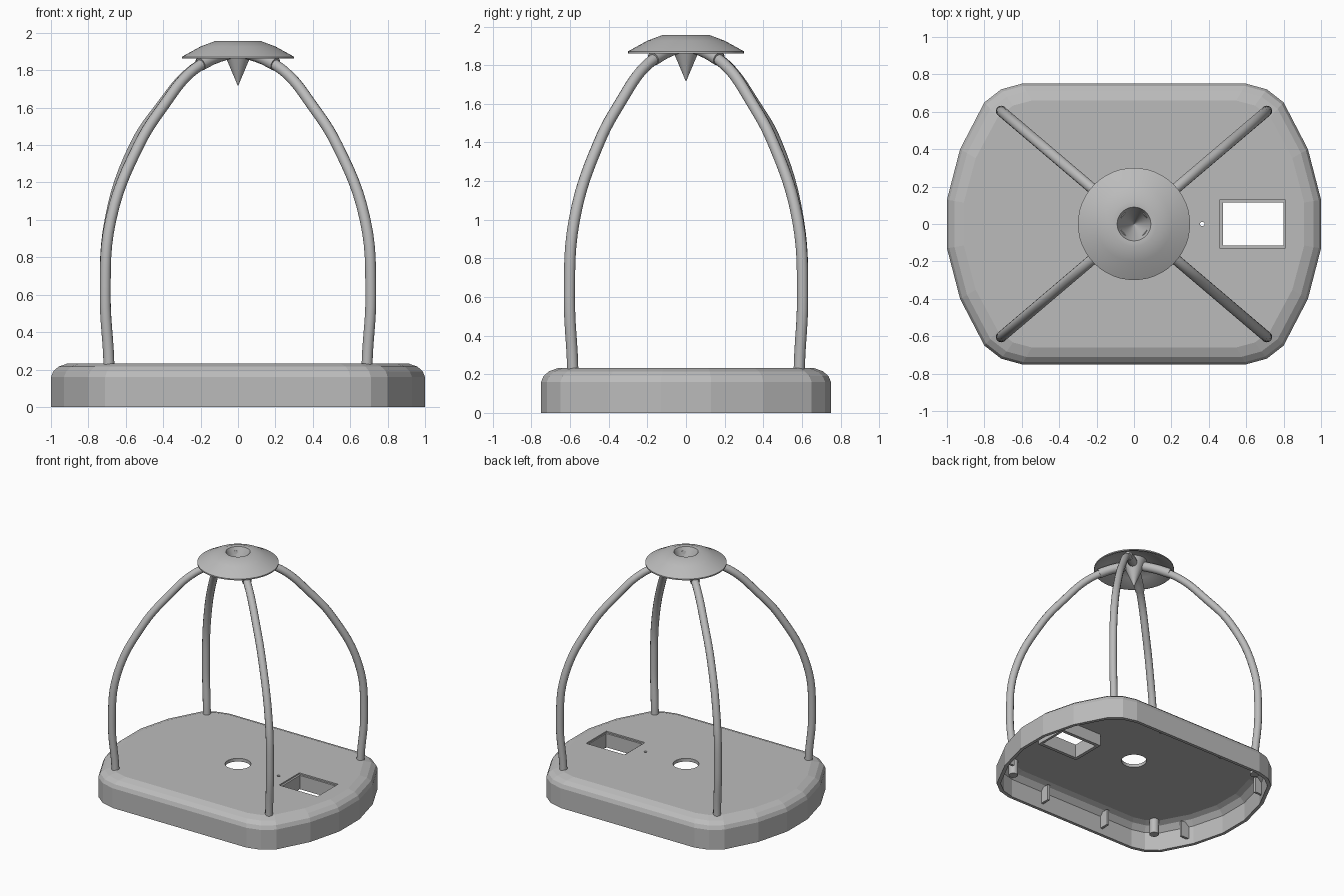
import bpy, bmesh, math
from mathutils import Vector

if "Cube" in bpy.data.objects:
    bpy.data.objects.remove(bpy.data.objects["Cube"])

grey = bpy.data.materials.new("plain_grey")
grey.diffuse_color = (0.5, 0.5, 0.5, 1)
grey.use_nodes = True
grey.node_tree.nodes["Principled BSDF"].inputs["Base Color"].default_value = grey.diffuse_color


def finish(name, bm, smooth=False):
    bmesh.ops.recalc_face_normals(bm, faces=bm.faces[:])
    me = bpy.data.meshes.new(name)
    bm.to_mesh(me)
    bm.free()
    me.materials.append(grey)
    ob = bpy.data.objects.new(name, me)
    bpy.context.collection.objects.link(ob)
    if smooth:
        shade(ob)
    return ob


def select(ob):
    bpy.ops.object.select_all(action='DESELECT')
    ob.select_set(True)
    bpy.context.view_layer.objects.active = ob


def shade(ob):
    select(ob)
    bpy.ops.object.shade_smooth_by_angle(angle=math.radians(35))


def loft(bm, rings, closed=False):
    """Skin rings of points; close the tube on itself or cap both ends."""
    vs = [[bm.verts.new(p) for p in r] for r in rings]
    n = len(vs[0])
    pairs = list(zip(vs, vs[1:])) + ([(vs[-1], vs[0])] if closed else [])
    for a, b in pairs:
        for i in range(n):
            j = (i + 1) % n
            bm.faces.new((a[i], a[j], b[j], b[i]))
    if not closed:
        bm.faces.new(vs[0])
        bm.faces.new(vs[-1])


def circle(x, y, z, r, n=32):
    return [(x + r * math.cos(math.tau * i / n),
             y + r * math.sin(math.tau * i / n), z) for i in range(n)]


def rect(x0, x1, y, z):
    return [(x0, -y, z), (x1, -y, z), (x1, y, z), (x0, y, z)]


def tube(name, points, radius):
    cu = bpy.data.curves.new(name, 'CURVE')
    cu.dimensions = '3D'
    cu.bevel_depth = radius
    cu.bevel_resolution = 4
    cu.use_fill_caps = True
    cu.resolution_u = 6
    sp = cu.splines.new('BEZIER')
    sp.bezier_points.add(len(points) - 1)
    for bp, p in zip(sp.bezier_points, points):
        bp.co = p
        bp.handle_left_type = bp.handle_right_type = 'AUTO'
    cu.materials.append(grey)
    ob = bpy.data.objects.new(name, cu)
    bpy.context.collection.objects.link(ob)
    select(ob)
    bpy.ops.object.convert(target='MESH')
    shade(bpy.context.view_layer.objects.active)


# Base: hollow tray turned upside down
quarter = [(1.0, 0.13), (0.93, 0.40), (0.80, 0.65), (0.71, 0.72), (0.60, 0.75)]
outline = (quarter + [(-x, y) for x, y in reversed(quarter)]
           + [(-x, -y) for x, y in quarter]
           + [(x, -y) for x, y in reversed(quarter)])


def base_ring(inset, z):
    return [(x * (1 - inset), y * (0.75 - inset) / 0.75, z) for x, y in outline]


bm = bmesh.new()
loft(bm, [base_ring(d, z) for d, z in [
    (0.025, 0.0), (0.0, 0.0), (0.0, 0.16), (0.012, 0.19), (0.04, 0.215),
    (0.09, 0.233)]])
bm.faces.ensure_lookup_table()
# the first cap is replaced by the cavity
bm.faces.remove(bm.faces[-2])
bm.verts.ensure_lookup_table()
previous = bm.verts[:len(outline)]
for d, z in [(0.025, 0.15), (0.06, 0.19), (0.10, 0.207)]:
    ring = [bm.verts.new(p) for p in base_ring(d, z)]
    for i in range(len(ring)):
        j = (i + 1) % len(ring)
        bm.faces.new((previous[i], previous[j], ring[j], ring[i]))
    previous = ring
bm.faces.new(previous)
base = finish("base", bm)

# Deck openings: centre hole, small pin hole, rectangular window
cuts = [[circle(0, 0, z, 0.095) for z in (0.17, 0.3)],
        [circle(0.365, 0, z, 0.012, 12) for z in (0.17, 0.3)],
        [rect(0.46, 0.806, 0.13, z) for z in (0.17, 0.3)]]
for rings in cuts:
    bm = bmesh.new()
    loft(bm, rings)
    cutter = finish("cutter", bm)
    cutter.hide_render = True
    select(base)
    mod = base.modifiers.new("opening", 'BOOLEAN')
    mod.operation = 'DIFFERENCE'
    mod.solver = 'EXACT'
    mod.object = cutter
    bpy.ops.object.modifier_apply(modifier=mod.name)
    bpy.data.objects.remove(cutter)

# Window frame hanging below the deck
bm = bmesh.new()
loft(bm, [rect(0.448, 0.818, 0.142, 0.11), rect(0.448, 0.818, 0.142, 0.222),
          rect(0.475, 0.798, 0.115, 0.222), rect(0.475, 0.798, 0.115, 0.11)], closed=True)
finish("window_frame", bm)

# Clip tabs inside the wall
bm = bmesh.new()


def tab(cx, cy, sx, sy):
    loft(bm, [[(cx + sx * a, cy + sy * b, z) for a, b in
               ((-1, -1), (1, -1), (1, 1), (-1, 1))] for z in (0.05, 0.18)])


for s in (-1, 1):
    for t in (-1, 1):
        tab(s * 0.29, t * 0.69, 0.01, 0.04)
        tab(s * 0.86, t * 0.43, 0.04, 0.01)
finish("clip_tabs", bm)

# Ribs with a lower post and an upper sleeve each
path = [(0.69, 0.10), (0.69, 0.23), (0.71, 0.60), (0.68, 1.0), (0.53, 1.4),
        (0.405, 1.6), (0.24, 1.8), (0.05, 1.895)]
for sx, sy, side in ((1, 1, "back_right"), (-1, 1, "back_left"),
                     (-1, -1, "front_left"), (1, -1, "front_right")):
    bulge = 0.02 if side == "back_left" else 0.0

    def spot(x, z):
        x += bulge * max(0, 1 - abs(z - 1.4) / 0.5)
        return Vector((sx * x, sy * x * 0.85, z))
    tube("rib_" + side, [spot(x, z) for x, z in path], 0.029)
    tube("sleeve_" + side, [spot(0.20, 1.832), spot(0.13, 1.868),
                            spot(0.05, 1.895)], 0.036)
    tube("post_" + side, [spot(0.69, 0.085), spot(0.69, 0.22)], 0.036)

# Cap: thin lathed dish with a funnel at its centre
profile = [(0.001, 1.745), (0.09, 1.955), (0.12, 1.957), (0.20, 1.927),
           (0.30, 1.872), (0.30, 1.862), (0.285, 1.862), (0.20, 1.907),
           (0.12, 1.937), (0.094, 1.937), (0.001, 1.717)]
bm = bmesh.new()
loft(bm, [circle(0, 0, z, r, 48) for r, z in profile])
finish("cap", bm, smooth=True)
